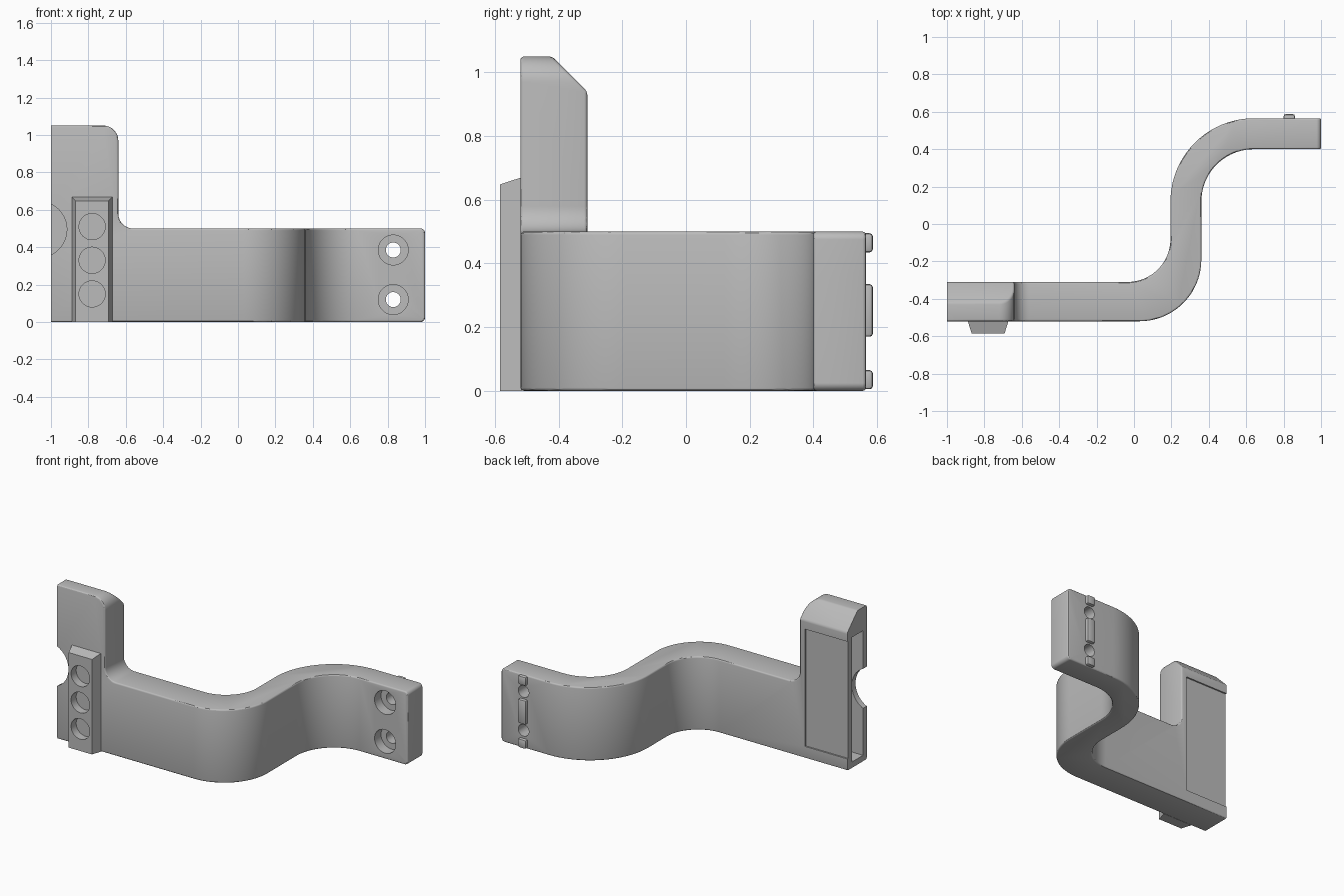
import bpy, bmesh, math
from mathutils import Vector

if "Cube" in bpy.data.objects:
    bpy.data.objects.remove(bpy.data.objects["Cube"])

grey = bpy.data.materials.new("plain grey")
grey.diffuse_color = (0.5, 0.5, 0.5, 1)
grey.use_nodes = True
grey.node_tree.nodes["Principled BSDF"].inputs["Base Color"].default_value = grey.diffuse_color


def fillet(corners, steps=20):
    """Round each (a, b, radius) corner of a closed outline."""
    out = []
    n = len(corners)
    for i, (a, b, r) in enumerate(corners):
        p = Vector((a, b))
        if r == 0:
            out.append(p)
            continue
        u = (Vector(corners[i - 1][:2]) - p).normalized()
        v = (Vector(corners[(i + 1) % n][:2]) - p).normalized()
        for k in range(steps + 1):      # square corners only
            t = k / steps * math.pi / 2
            out.append(p + u * r * (1 - math.sin(t)) + v * r * (1 - math.cos(t)))
    return out


def prism(name, outline, place, lo, hi):
    """Extrude a 2D outline from lo to hi; place maps (a, b, depth) to xyz."""
    bm = bmesh.new()
    rings = [[bm.verts.new(place(p[0], p[1], d)) for p in outline] for d in (lo, hi)]
    bm.faces.new(rings[0])
    bm.faces.new(rings[1])
    n = len(outline)
    for i in range(n):
        j = (i + 1) % n
        bm.faces.new((rings[0][i], rings[0][j], rings[1][j], rings[1][i]))
    bmesh.ops.recalc_face_normals(bm, faces=bm.faces)
    me = bpy.data.meshes.new(name)
    bm.to_mesh(me)
    bm.free()
    me.materials.append(grey)
    ob = bpy.data.objects.new(name, me)
    bpy.context.collection.objects.link(ob)
    return ob


def XY(a, b, d): return (a, b, d)
def XZ(a, b, d): return (a, d, b)
def YZ(a, b, d): return (d, a, b)


def box(name, x, y, z):
    return prism(name, [(x[0], y[0]), (x[1], y[0]), (x[1], y[1]), (x[0], y[1])], XY, *z)


def rod(name, x, z, r, y0, y1, n=48):
    pts = [(x + r * math.cos(2 * math.pi * k / n), z + r * math.sin(2 * math.pi * k / n))
           for k in range(n)]
    return prism(name, pts, XZ, y0, y1)


def apply(ob, mod):
    bpy.ops.object.select_all(action='DESELECT')
    bpy.context.view_layer.objects.active = ob
    ob.select_set(True)
    bpy.ops.object.modifier_apply(modifier=mod.name)


def combine(ob, tool, op='DIFFERENCE'):
    m = ob.modifiers.new("cut", 'BOOLEAN')
    m.operation, m.object, m.solver = op, tool, 'EXACT'
    apply(ob, m)
    bpy.data.objects.remove(tool)


def bevel(ob, width, segments=3):
    m = ob.modifiers.new("bevel", 'BEVEL')
    m.width, m.segments, m.use_clamp_overlap = width, segments, False
    m.limit_method, m.angle_limit = 'ANGLE', math.radians(30)
    apply(ob, m)


def smooth(ob):
    bpy.ops.object.select_all(action='DESELECT')
    bpy.context.view_layer.objects.active = ob
    ob.select_set(True)
    bpy.ops.object.shade_smooth_by_angle(angle=math.radians(30))


# S-shaped arm and upright: plan outline intersected with front outline
plan = fillet([(-1.1, -0.52, 0), (0.36, -0.52, 0.33), (0.36, 0.40, 0.28), (1, 0.40, 0),
               (1, 0.565, 0), (0.195, 0.565, 0.445), (0.195, -0.31, 0.23), (-1.1, -0.31, 0)])
front = fillet([(-1.1, 0, 0), (1, 0, 0.025), (1, 0.5, 0.025), (-0.64, 0.5, 0.08),
                (-0.64, 1.05, 0.08), (-1.1, 1.05, 0)], 12)
arm = prism("curved_arm", plan, XY, -0.1, 1.2)
combine(arm, prism("front_shape", front, XZ, -1, 1), 'INTERSECT')

# sloped back of the upright's top
combine(arm, prism("slope_cutter", [(-0.42, 1.05), (-0.31, 0.94), (-0.1, 0.73), (-0.1, 1.2),
                                    (-0.57, 1.2)], YZ, -1.3, -0.3))
bevel(arm, 0.01)

# flat open end, inner pocket, finger notch and recessed back panel
combine(arm, box("end_cutter", (-1.3, -1), (-1, 0), (-0.2, 1.3)))
combine(arm, box("pocket_cutter", (-1.2, -0.68), (-0.48, -0.36), (0.04, 0.89)))
combine(arm, rod("notch_cutter", -1.065, 0.495, 0.15, -0.7, -0.42))
combine(arm, box("panel_cutter", (-1.2, -0.68), (-0.32, -0.2), (0.08, 0.88)))

# counterbored screw holes
for z in (0.12, 0.385):
    combine(arm, rod("bore_cutter", 0.83, z, 0.08, 0.3, 0.47))
    combine(arm, rod("hole_cutter", 0.83, z, 0.04, 0.3, 0.7))
smooth(arm)

# tapered front block with three round sockets
block = prism("socket_block", [(-0.89, -0.515), (-0.868, -0.585), (-0.692, -0.585),
                               (-0.67, -0.515)], XY, 0, 0.8)
combine(block, prism("top_cutter", [(-0.7, 0.61), (-0.585, 0.648), (-0.4, 0.709), (-0.4, 1),
                                    (-0.7, 1)], YZ, -1, -0.5))
for z in (0.15, 0.33, 0.51):
    combine(block, rod("socket_cutter", -0.78, z, 0.07, -0.7, -0.53))
smooth(block)

# locating tabs on the back of the far end
for i, (z0, z1) in enumerate(((0.005, 0.065), (0.17, 0.335), (0.435, 0.495))):
    tab = box("locating_tab_%d" % (i + 1), (0.80, 0.86), (0.55, 0.587), (z0, z1))
    bevel(tab, 0.01, 2)
    smooth(tab)
